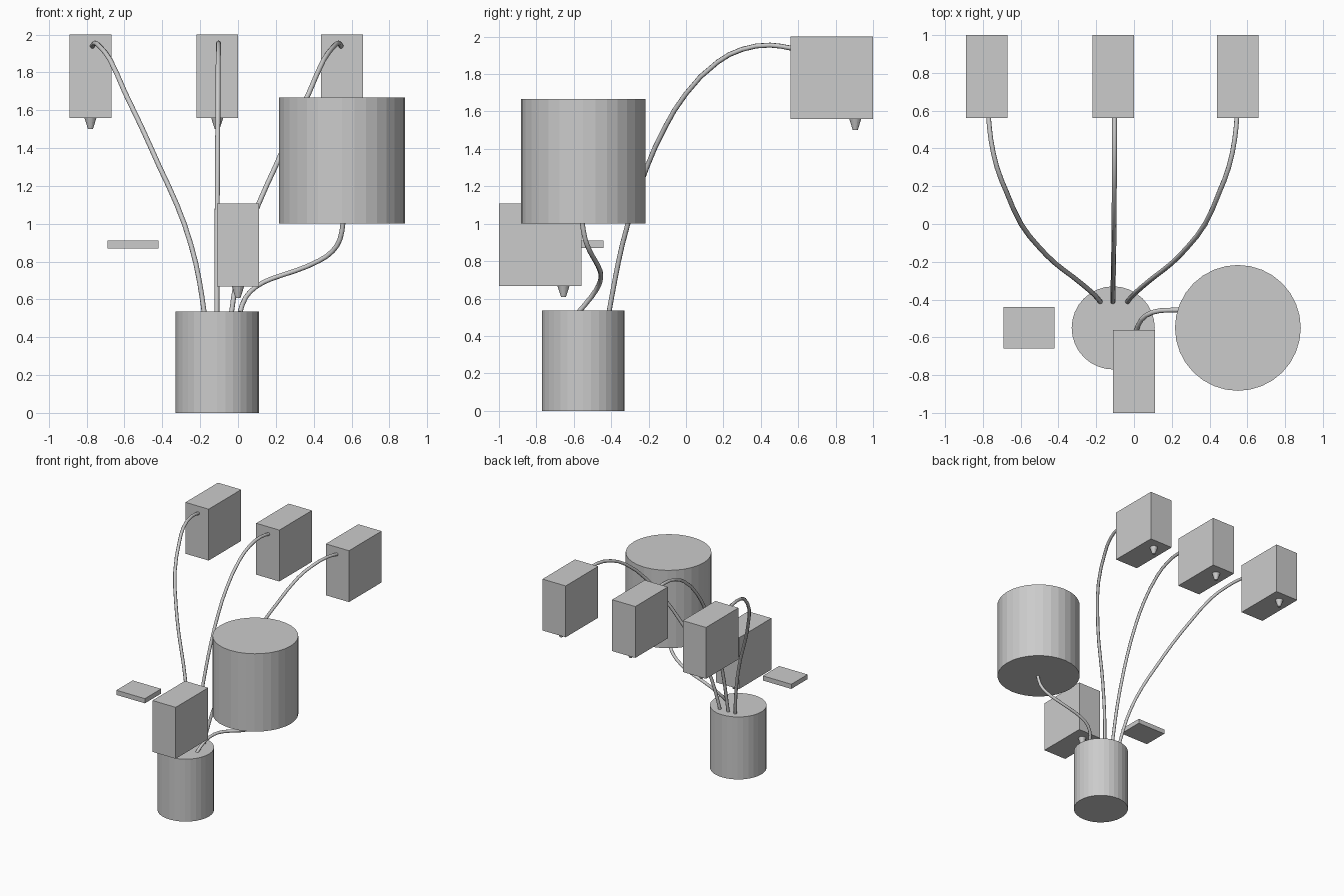
import bpy

if "Cube" in bpy.data.objects:
    bpy.data.objects.remove(bpy.data.objects["Cube"])


def box(name, lo, hi):
    centre = [(a + b) / 2 for a, b in zip(lo, hi)]
    bpy.ops.mesh.primitive_cube_add(size=1, location=centre)
    ob = bpy.context.object
    ob.name = name
    ob.scale = [b - a for a, b in zip(lo, hi)]
    return ob


def cylinder(name, x, y, z0, z1, r):
    bpy.ops.mesh.primitive_cylinder_add(vertices=32, radius=r, depth=z1 - z0,
                                        location=(x, y, (z0 + z1) / 2))
    bpy.context.object.name = name


def dispenser(name, x, y, z):
    # Box with a small tapered nozzle below; x, y, z = middle of its underside
    box(name, (x - 0.11, y - 0.22, z), (x + 0.11, y + 0.22, z + 0.44))
    side = 0.125
    bpy.ops.mesh.primitive_cone_add(vertices=16, radius1=0.013, radius2=0.032,
                                    depth=0.06, location=(x, y + side, z - 0.03))
    bpy.context.object.name = name + "_nozzle"


def tube(name, pts):
    cu = bpy.data.curves.new(name, 'CURVE')
    cu.dimensions = '3D'
    cu.bevel_depth = 0.013
    cu.bevel_resolution = 2
    cu.resolution_u = 2
    cu.use_fill_caps = True
    sp = cu.splines.new('BEZIER')
    sp.bezier_points.add(len(pts) - 1)
    for bp, p in zip(sp.bezier_points, pts):
        bp.co = p
        bp.handle_left_type = bp.handle_right_type = 'AUTO'
    bpy.context.collection.objects.link(bpy.data.objects.new(name, cu))


# Tanks and tray
cylinder("base_tank", -0.11, -0.55, 0, 0.535, 0.22)
cylinder("large_tank", 0.55, -0.55, 1.0, 1.667, 0.333)
box("tray", (-0.69, -0.66, 0.87), (-0.42, -0.44, 0.91))

# Front dispenser
dispenser("front_dispenser", 0, -0.78, 0.667)

# Rear dispensers and their hoses: (sideways fraction, y, z) along the hose
arc = [(0, -0.412, 0.525), (0.045, -0.38, 0.70), (0.12, -0.34, 0.89),
       (0.245, -0.28, 1.10), (0.40, -0.21, 1.30), (0.56, -0.115, 1.51),
       (0.71, 0.0, 1.695), (0.84, 0.17, 1.865), (0.925, 0.30, 1.932),
       (0.98, 0.45, 1.955), (1, 0.565, 1.938)]
rear = [("left", -0.78, -0.178, -0.77), ("middle", -0.11, -0.112, -0.103),
        ("right", 0.55, -0.035, 0.545)]
for side, x, x0, x1 in rear:
    dispenser(side + "_dispenser", x, 0.78, 1.56)
    tube(side + "_hose", [(x0 + f * (x1 - x0), y, z) for f, y, z in arc])

# Hose from the large tank to the base tank
tube("tank_hose", [(0.555, -0.555, 1.005), (0.54, -0.54, 0.92), (0.50, -0.515, 0.855),
                   (0.43, -0.487, 0.805), (0.30, -0.46, 0.75), (0.18, -0.456, 0.71),
                   (0.10, -0.467, 0.67), (0.04, -0.505, 0.61), (0.01, -0.572, 0.53)])
